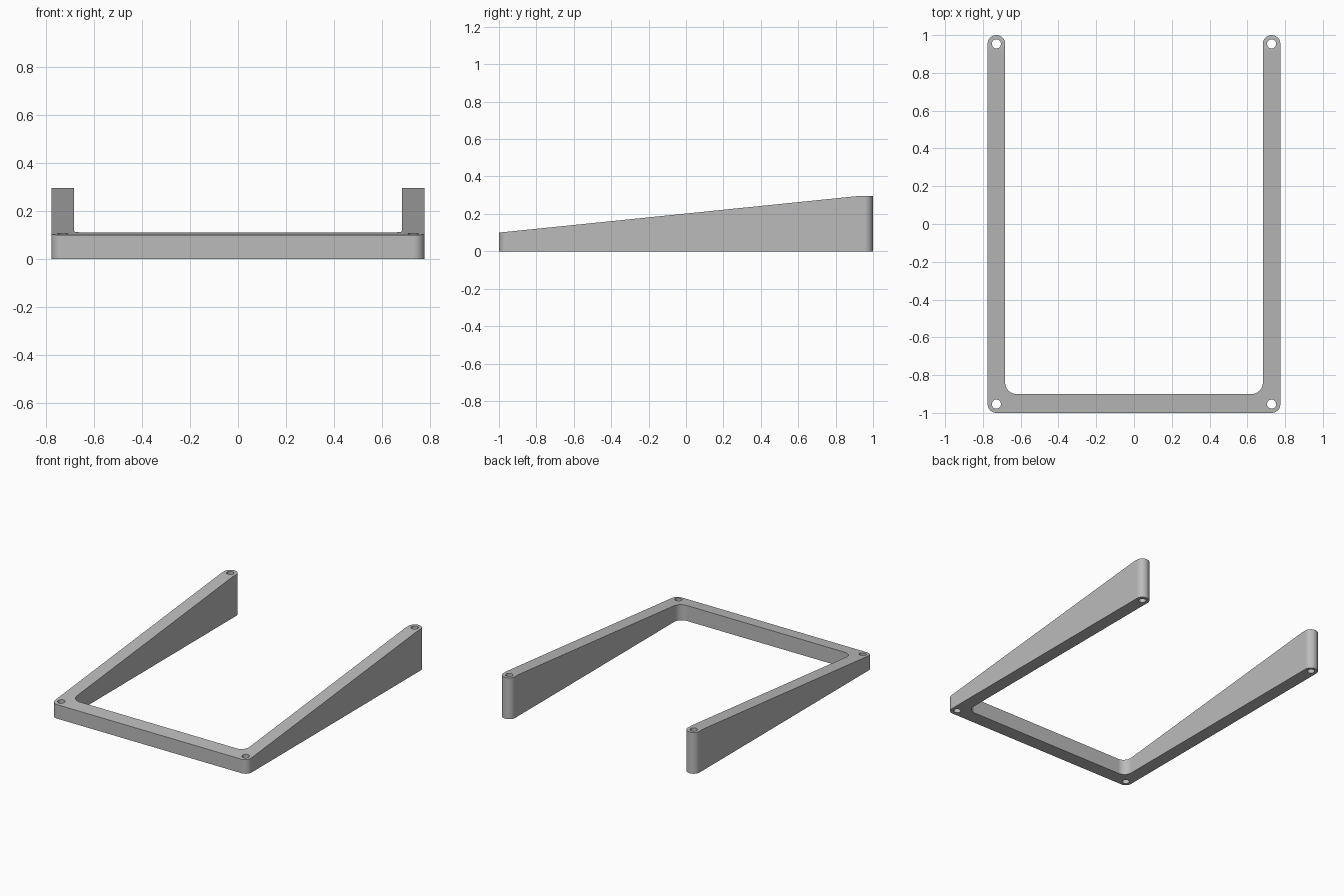
import bpy, bmesh
from math import sin, cos, radians
from mathutils import Vector

if "Cube" in bpy.data.objects:
    bpy.data.objects.remove(bpy.data.objects["Cube"], do_unlink=True)

OUTER, INNER = 0.775, 0.682        # half widths of the frame
RADIUS = (OUTER - INNER) / 2       # rounded arm ends and outer corners
FILLET = 0.06                      # inner corner rounding
BAR_BACK = -0.9                    # rear face of the front bar
LOW, HIGH, FLAT_START = 0.1, 0.295, 0.915
HOLE = 0.024
MID = INNER + RADIUS


def arc(cx, cy, r, start, end, steps=16):
    """Points on an arc, angles in degrees."""
    angles = [radians(start + (end - start) * i / steps) for i in range(steps + 1)]
    return [(cx + r * cos(a), cy + r * sin(a)) for a in angles]


def add_loop(bm, points):
    verts = [bm.verts.new((x, y, 0)) for x, y in points]
    return [bm.edges.new((v, verts[i - 1])) for i, v in enumerate(verts)]


# Right half of the outline, mirrored to close the U shape
half = arc(MID, -1 + RADIUS, RADIUS, -90, 0)
half += arc(MID, 1 - RADIUS, RADIUS, 0, 180, 32)
half += arc(INNER - FILLET, BAR_BACK + FILLET, FILLET, 0, -90)
outline = half + [(-x, y) for x, y in reversed(half)]

bm = bmesh.new()
edges = add_loop(bm, outline)

# Screw holes at the four corners
for x in (-MID, MID):
    for y in (-1 + RADIUS, 1 - RADIUS):
        edges += add_loop(bm, arc(x, y, HOLE, 0, 360, 32)[:-1])

# Fill the outline and raise it into a solid
bmesh.ops.triangle_fill(bm, edges=edges, use_beauty=True)
raised = bmesh.ops.extrude_face_region(bm, geom=bm.faces[:], use_keep_orig=True)
bmesh.ops.translate(bm, vec=(0, 0, LOW),
                    verts=[g for g in raised["geom"] if isinstance(g, bmesh.types.BMVert)])

# Cut where the slope meets the level pads, then slope the top
bmesh.ops.bisect_plane(bm, geom=bm.verts[:] + bm.edges[:] + bm.faces[:], dist=1e-5,
                       plane_co=Vector((0, FLAT_START, 0)), plane_no=Vector((0, 1, 0)))
for v in bm.verts:
    if v.co.z > LOW / 2:
        t = min((v.co.y + 1) / (FLAT_START + 1), 1)
        v.co.z = LOW + (HIGH - LOW) * t
bmesh.ops.recalc_face_normals(bm, faces=bm.faces[:])

mesh = bpy.data.meshes.new("wedge_frame")
bm.to_mesh(mesh)
bm.free()
frame = bpy.data.objects.new("wedge_frame", mesh)
bpy.context.collection.objects.link(frame)

# Plain grey material
grey = bpy.data.materials.new("grey")
grey.use_nodes = True
colour = (0.5, 0.5, 0.5, 1)
grey.diffuse_color = colour
grey.node_tree.nodes["Principled BSDF"].inputs["Base Color"].default_value = colour
mesh.materials.append(grey)

# Smooth rounded walls, crisp rims
bpy.ops.object.select_all(action="DESELECT")
frame.select_set(True)
bpy.context.view_layer.objects.active = frame
bpy.ops.object.shade_smooth_by_angle(angle=radians(30))
weighted = frame.modifiers.new("weighted_normals", "WEIGHTED_NORMAL")
weighted.keep_sharp = True
